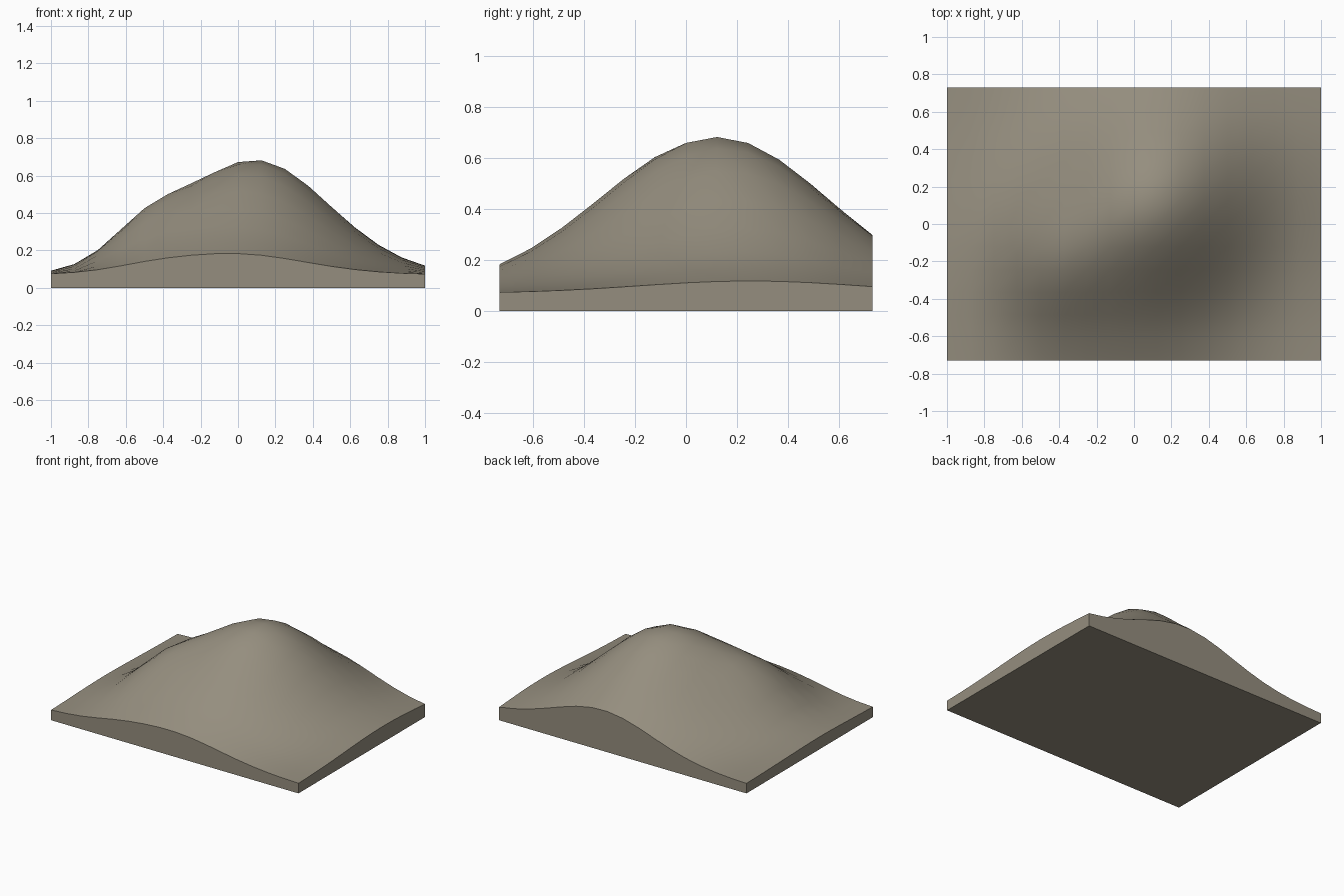
import bpy, bmesh, math

if "Cube" in bpy.data.objects:
    bpy.data.objects.remove(bpy.data.objects["Cube"])

HALF_X, HALF_Y = 1.0, 0.73
BASE = 0.07


def hill(x, y, amp, cx, cy, var_x, var_y, skew=0.0):
    """One rounded hill; skew leans its long axis diagonally."""
    dx, dy = x - cx, y - cy
    return amp * math.exp(-dx * dx / (2 * var_x) - dy * dy / (2 * var_y) + skew * dx * dy)


def height(x, y):
    z = BASE
    z += hill(x, y, 0.612, 0.09, 0.12, 0.160, 0.186, 0.77)   # main summit
    z += hill(x, y, 0.165, -0.48, -0.20, 0.040, 0.066)       # left shoulder
    z += hill(x, y, 0.022, -0.05, -0.65, 0.10, 0.10)         # front foothill
    return z


stone = bpy.data.materials.new("grey_brown_earth")
stone.diffuse_color = (0.30, 0.27, 0.21, 1.0)
stone.use_nodes = True
stone.node_tree.nodes["Principled BSDF"].inputs["Base Color"].default_value = stone.diffuse_color

bm = bmesh.new()

# Rolling top surface
bmesh.ops.create_grid(bm, x_segments=16, y_segments=12, size=1.0)
for v in bm.verts:
    v.co.y *= HALF_Y
    v.co.z = height(v.co.x, v.co.y)
for f in bm.faces:
    f.smooth = True

# Straight side walls dropped from the rim to the ground
rim = [e for e in bm.edges if e.is_boundary]
walls = bmesh.ops.extrude_edge_only(bm, edges=rim)["geom"]
for v in walls:
    if isinstance(v, bmesh.types.BMVert):
        v.co.z = 0.0
for f in walls:
    if isinstance(f, bmesh.types.BMFace):
        f.smooth = False

# Flat underside
bottom = [e for e in bm.edges if e.is_boundary]
for f in bmesh.ops.contextual_create(bm, geom=bottom)["faces"]:
    f.smooth = False

bmesh.ops.recalc_face_normals(bm, faces=bm.faces)

# Crisp edges along the rim, corners and foot
for e in bm.edges:
    if e.calc_face_angle(0.0) > math.radians(40):
        e.smooth = False

mesh = bpy.data.meshes.new("terrain_block")
bm.to_mesh(mesh)
bm.free()
mesh.materials.append(stone)
terrain = bpy.data.objects.new("terrain_block", mesh)
bpy.context.collection.objects.link(terrain)
